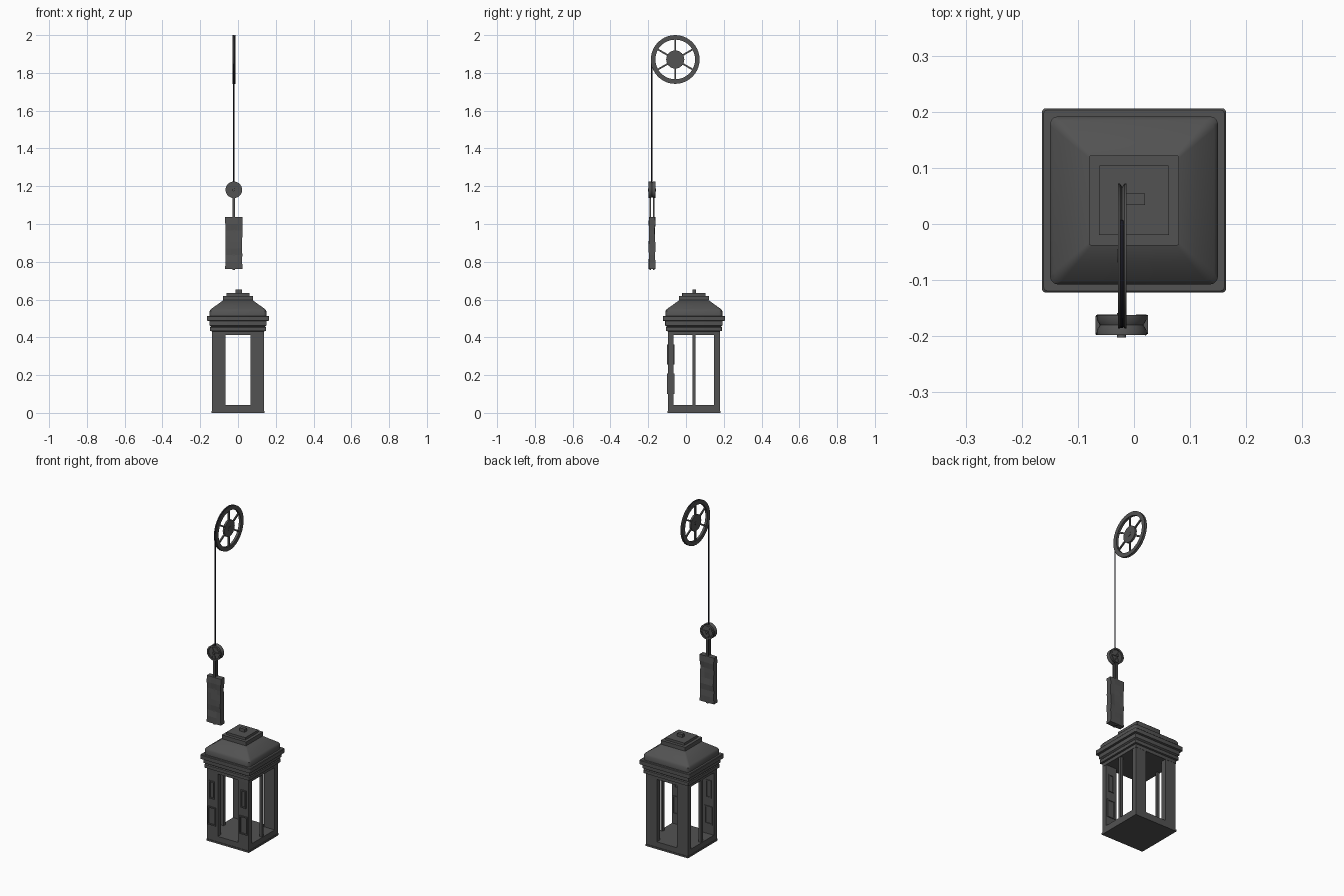
import bpy, bmesh, math, random
from mathutils import Vector, Matrix

if "Cube" in bpy.data.objects:
    bpy.data.objects.remove(bpy.data.objects["Cube"])

random.seed(4)
CY = 0.042            # lantern centre in y
WX, WY = -0.022, -0.18  # rope / weight axis


def material(name, col):
    m = bpy.data.materials.new(name)
    m.diffuse_color = (*col, 1)
    m.use_nodes = True
    m.node_tree.nodes["Principled BSDF"].inputs["Base Color"].default_value = m.diffuse_color
    return m


IRON = material("dark_iron", (0.085, 0.085, 0.085))
ROPE = material("black_rope", (0.01, 0.01, 0.018))


def finish(name, bm, mat=IRON, smooth=False):
    bmesh.ops.recalc_face_normals(bm, faces=bm.faces)
    me = bpy.data.meshes.new(name)
    bm.to_mesh(me)
    bm.free()
    ob = bpy.data.objects.new(name, me)
    bpy.context.collection.objects.link(ob)
    me.materials.append(mat)
    if smooth:
        bpy.context.view_layer.objects.active = ob
        ob.select_set(True)
        bpy.ops.object.shade_smooth_by_angle(angle=math.radians(35))
        ob.select_set(False)
    return ob


def add_box(bm, x0, x1, y0, y1, z0, z1):
    mat = Matrix.Translation(((x0 + x1) / 2, (y0 + y1) / 2, (z0 + z1) / 2)) @ \
        Matrix.Diagonal((x1 - x0, y1 - y0, z1 - z0, 1))
    bmesh.ops.create_cube(bm, size=1, matrix=mat)


def box(name, *dims):
    bm = bmesh.new()
    add_box(bm, *dims)
    return finish(name, bm)


def square_loft(name, profile):
    """Stack rounded-square rings: (half width, z, corner radius)."""
    bm = bmesh.new()
    rings = []
    for h, z, r in profile:
        ring = []
        for q in range(4):
            a0 = q * math.pi / 2
            cx = (h - r) * (1 if q in (0, 3) else -1)
            cy = (h - r) * (1 if q in (0, 1) else -1)
            for k in range(4):
                a = a0 + k * math.pi / 6
                ring.append(bm.verts.new((cx + r * math.cos(a), CY + cy + r * math.sin(a), z)))
        rings.append(ring)
    for a, b in zip(rings, rings[1:]):
        for i in range(16):
            j = (i + 1) % 16
            bm.faces.new((a[i], a[j], b[j], b[i]))
    bm.faces.new(rings[0])
    bm.faces.new(rings[-1])
    return finish(name, bm, smooth=True)


def lathe(bm, profile, n, place, closed=True):
    """Spin (radius, offset along axis) points around local z."""
    rings = [[bm.verts.new(place @ Vector((r * math.cos(2 * math.pi * i / n),
                                           r * math.sin(2 * math.pi * i / n), o)))
              for i in range(n)] for r, o in profile]
    pairs = list(zip(rings, rings[1:]))
    if closed:
        pairs.append((rings[-1], rings[0]))
    else:
        bm.faces.new(rings[0])
        bm.faces.new(rings[-1])
    for a, b in pairs:
        for i in range(n):
            j = (i + 1) % n
            bm.faces.new((a[i], a[j], b[j], b[i]))


def rope(name, pts, radius):
    cu = bpy.data.curves.new(name, 'CURVE')
    cu.dimensions = '3D'
    cu.bevel_depth = radius
    cu.bevel_resolution = 1
    cu.use_fill_caps = True
    sp = cu.splines.new('POLY')
    sp.points.add(len(pts) - 1)
    for p, c in zip(sp.points, pts):
        p.co = (*c, 1)
    ob = bpy.data.objects.new(name, cu)
    bpy.context.collection.objects.link(ob)
    cu.materials.append(ROPE)


# lantern base
box("base_plinth", -0.14, 0.14, CY - 0.14, CY + 0.14, 0, 0.01)
box("base", -0.137, 0.137, CY - 0.137, CY + 0.137, 0.01, 0.042)

# corner posts, wide on front and back, thin on the sides
for sx, sn in ((-1, "left"), (1, "right")):
    xs = sorted((sx * 0.066, sx * 0.137))
    for sy, yn in ((-1, "front"), (1, "back")):
        ys = sorted((CY + sy * 0.107, CY + sy * 0.137))
        box(f"{yn}_{sn}_post", *xs, *ys, 0.042, 0.415)
    # side mullion
    xs = sorted((sx * 0.118, sx * 0.134))
    box(f"{sn}_mullion", *xs, CY - 0.008, CY + 0.008, 0.042, 0.415)
    # raised panel frames through the front posts
    bm = bmesh.new()
    f0, f1, t = CY - 0.143, CY - 0.102, 0.007
    for half, z0, z1 in ((0.017, 0.257, 0.362), (0.026, 0.1, 0.208)):
        c = sx * 0.104
        add_box(bm, c - half, c - half + t, f0, f1, z0, z1)
        add_box(bm, c + half - t, c + half, f0, f1, z0, z1)
        add_box(bm, c - half + t, c + half - t, f0, f1, z0, z0 + t)
        add_box(bm, c - half + t, c + half - t, f0, f1, z1 - t, z1)
    finish(f"{sn}_panel_frames", bm)

# cornice, sloping roof and cap
square_loft("cornice", [(0.138, 0.413, 0.002), (0.138, 0.432, 0.002), (0.148, 0.434, 0.003),
                        (0.148, 0.453, 0.003), (0.143, 0.457, 0.003), (0.152, 0.463, 0.003),
                        (0.152, 0.486, 0.003), (0.164, 0.488, 0.006), (0.164, 0.511, 0.006),
                        (0.161, 0.514, 0.006)])
square_loft("roof", [(0.15, 0.513, 0.015), (0.15, 0.54, 0.015), (0.143, 0.55, 0.015),
                     (0.11, 0.573, 0.01), (0.076, 0.598, 0.004)])
square_loft("roof_cap", [(0.08, 0.597, 0.003), (0.08, 0.62, 0.003)])
square_loft("roof_cap_step", [(0.062, 0.619, 0.001), (0.062, 0.634, 0.001)])
box("finial", -0.014, 0.02, 0.034, 0.054, 0.63, 0.652)

# big spoked wheel, axle along x
wc = Vector((-0.021, -0.057, 1.871))
place = Matrix.Translation(wc) @ Matrix.Rotation(math.pi / 2, 4, 'Y')
bm = bmesh.new()
lathe(bm, [(0.105, -0.007), (0.129, -0.0075), (0.129, -0.004), (0.123, 0),
           (0.129, 0.004), (0.129, 0.0075), (0.105, 0.007)], 40, place)
finish("wheel_rim", bm, smooth=True)
bm = bmesh.new()
lathe(bm, [(0.012, -0.008), (0.012, -0.006), (0.048, -0.006), (0.048, 0.006),
           (0.012, 0.006), (0.012, 0.008)], 24, place, closed=False)
finish("wheel_hub", bm, smooth=True)
bm = bmesh.new()
for k in range(6):
    m = Matrix.Translation(wc) @ Matrix.Rotation(k * math.pi / 3, 4, 'X') @ \
        Matrix.Translation((0, 0, 0.077)) @ Matrix.Diagonal((0.008, 0.009, 0.066, 1))
    bmesh.ops.create_cube(bm, size=1, matrix=m)
finish("wheel_spokes", bm)

# rope over the front of the wheel and down to the pulley
pts = [(WX, wc.y + 0.125 * math.cos(a), wc.z + 0.125 * math.sin(a))
       for a in (math.radians(60 + 10 * i) for i in range(13))]
rope("hanging_rope", pts + [(WX, -0.182, 1.2)], 0.004)

# small pulley, axle along y
pc = Vector((WX, WY, 1.181))
place = Matrix.Translation(pc) @ Matrix.Rotation(math.pi / 2, 4, 'X')
bm = bmesh.new()
lathe(bm, [(0.035, -0.018), (0.044, -0.018), (0.044, -0.009), (0.039, 0),
           (0.044, 0.009), (0.044, 0.018), (0.035, 0.018)], 24, place)
finish("pulley_rim", bm, smooth=True)
bm = bmesh.new()
lathe(bm, [(0.036, -0.011), (0.036, 0.011)], 24, place, closed=False)
lathe(bm, [(0.008, -0.021), (0.008, 0.022)], 12, place, closed=False)
finish("pulley_web", bm, smooth=True)
bm = bmesh.new()
for k in range(3):
    m = Matrix.Translation(pc) @ Matrix.Rotation(math.pi / 2 + k * 2 * math.pi / 3, 4, 'Y') @ \
        Matrix.Translation((0, 0, 0.019)) @ Matrix.Diagonal((0.008, 0.03, 0.036, 1))
    bmesh.ops.create_cube(bm, size=1, matrix=m)
finish("pulley_spokes", bm)

# hanger straps from pulley through the weight
for nm, y in (("front", -0.190), ("back", -0.170)):
    box(f"{nm}_hanger_strap", WX - 0.007, WX + 0.007, y - 0.004, y + 0.004, 0.757, 1.165)

# rough hewn counterweight
bm = bmesh.new()
rings = []
levels = (0.763, 0.80, 0.835, 0.87, 0.905, 0.94, 0.965, 1.0, 1.037)
for i, z in enumerate(levels):
    hx = 0.047 - random.uniform(0, 0.007)
    hy = 0.018 - random.uniform(0, 0.005)
    if i in (0, len(levels) - 1):
        hx, hy = 0.047, 0.016
    rings.append([bm.verts.new((WX + u * hx, WY + v * hy + random.uniform(-0.002, 0.002), z))
                  for u, v in ((-1, -1), (-0.4, -1), (0.4, -1), (1, -1),
                               (1, 1), (0.4, 1), (-0.4, 1), (-1, 1))])
for a, b in zip(rings, rings[1:]):
    for i in range(8):
        j = (i + 1) % 8
        bm.faces.new((a[i], a[j], b[j], b[i]))
bm.faces.new(rings[0])
bm.faces.new(rings[-1])
finish("counterweight", bm)
